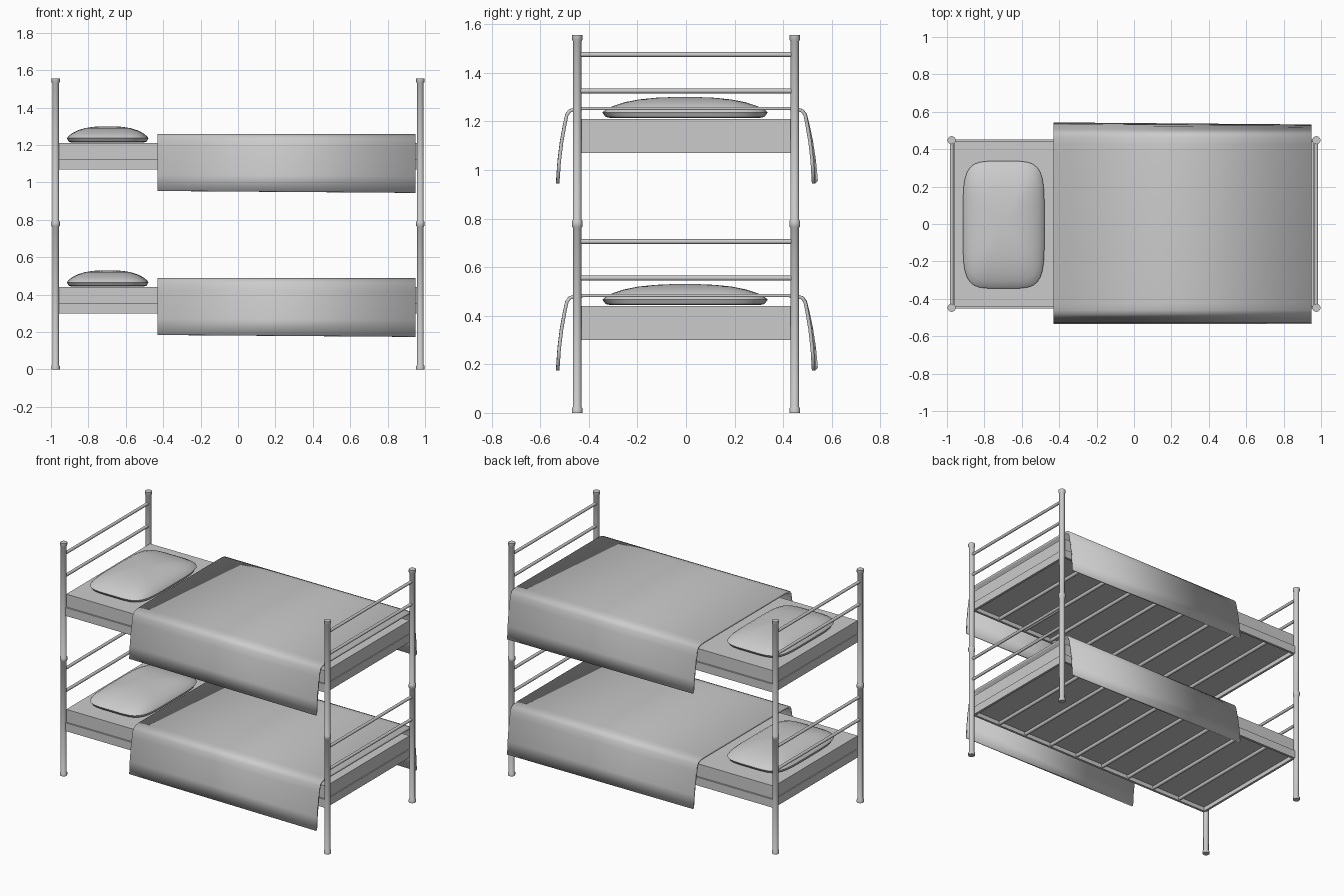
import bpy, bmesh, math
from mathutils import Vector

if "Cube" in bpy.data.objects:
    bpy.data.objects.remove(bpy.data.objects["Cube"])

grey = bpy.data.materials.new("plain grey")
grey.use_nodes = True
grey.diffuse_color = (0.6, 0.6, 0.6, 1)
grey.node_tree.nodes["Principled BSDF"].inputs["Base Color"].default_value = (0.6, 0.6, 0.6, 1)


def finish(name, bm, smooth=True):
    bmesh.ops.recalc_face_normals(bm, faces=bm.faces)
    mesh = bpy.data.meshes.new(name)
    bm.to_mesh(mesh)
    bm.free()
    mesh.materials.append(grey)
    ob = bpy.data.objects.new(name, mesh)
    bpy.context.collection.objects.link(ob)
    if smooth:
        bpy.ops.object.select_all(action="DESELECT")
        ob.select_set(True)
        bpy.context.view_layer.objects.active = ob
        bpy.ops.object.shade_smooth_by_angle(angle=math.radians(40))
    return ob


def box(name, low, high):
    bm = bmesh.new()
    bmesh.ops.create_cube(bm, size=1)
    low, high = Vector(low), Vector(high)
    for v in bm.verts:
        v.co = (low + high) / 2 + v.co * (high - low)
    return finish(name, bm, smooth=False)


def loft(name, rings):
    """Skin a stack of closed rings and cap both ends."""
    bm = bmesh.new()
    loops = [[bm.verts.new(p) for p in ring] for ring in rings]
    n = len(loops[0])
    for a, b in zip(loops, loops[1:]):
        for i in range(n):
            j = (i + 1) % n
            bm.faces.new((a[i], a[j], b[j], b[i]))
    bm.faces.new(loops[0])
    bm.faces.new(loops[-1])
    return finish(name, bm)


def circle(centre, r, z, n=16):
    return [(centre[0] + r * math.cos(math.tau * i / n),
             centre[1] + r * math.sin(math.tau * i / n), z) for i in range(n)]


def cross_bar(name, x, z, r, half):
    """Round bar running across the bed."""
    return loft(name, [[(x + px, y, z + pz) for px, pz, _ in circle((0, 0), r, 0, 12)]
                       for y in (-half, half)])


# Corner posts with end caps and a joint collar
POST_X, POST_Y, R, CAP = 0.975, 0.448, 0.018, 0.022
post_profile = [(CAP, 0), (CAP, 0.018), (R, 0.024), (R, 0.762), (CAP, 0.767),
                (CAP, 0.790), (R, 0.795), (R, 1.53), (CAP, 1.537), (CAP, 1.555)]
for end, sx in (("head", -1), ("foot", 1)):
    for side, sy in (("right", -1), ("left", 1)):
        loft(f"{end}_{side}_post",
             [circle((sx * POST_X, sy * POST_Y), r, z) for r, z in post_profile])


def pillow(name, z0):
    # Rounded rectangle rings: size factor and height
    rings = []
    for s, z in [(0.9, 0.004), (0.96, 0.008), (1, 0.026), (0.97, 0.036), (0.88, 0.052),
                 (0.74, 0.068), (0.56, 0.080), (0.36, 0.087), (0.15, 0.09)]:
        ring = []
        for i in range(32):
            a = math.tau * (i + 0.5) / 32
            c, d = math.cos(a), math.sin(a)
            px = math.copysign(abs(c) ** 0.42, c)
            py = math.copysign(abs(d) ** 0.42, d)
            ring.append((-0.697 + 0.218 * s * px, -0.004 + 0.341 * s * py, z0 + z))
        rings.append(ring)
    loft(name, rings)


def blanket(name, z0):
    # Cross-section from the front hem, over the mattress, to the back hem
    half = [(0.535, -0.255), (0.529, -0.17), (0.519, -0.09), (0.506, -0.02), (0.497, 0.02),
            (0.484, 0.038), (0.462, 0.047), (0.425, 0.05)]
    section = [(-y, z) for y, z in half] + [(y, z) for y, z in reversed(half)]
    bm = bmesh.new()
    rows = []
    for x, spread in ((-0.43, 0.008), (0.95, -0.003)):
        row = []
        for y, z in section:
            drop = max(0, 0.05 - z) / 0.3
            shift = spread * drop if y > 0 else 0
            sag = (0.01 if x > 0 else 0) * drop
            row.append(bm.verts.new((x, y + shift, z0 + z - sag)))
        rows.append(row)
    for i in range(len(section) - 1):
        bm.faces.new((rows[0][i], rows[1][i], rows[1][i + 1], rows[0][i + 1]))
    ob = finish(name, bm)
    if ob.data.polygons[len(section) // 2 - 1].normal.z < 0:
        ob.data.flip_normals()
    mod = ob.modifiers.new("thickness", "SOLIDIFY")
    mod.thickness = 0.014
    mod.offset = -1


# Two identical bunks
for level, dz in (("lower", 0), ("upper", 0.77)):
    # Frame rails
    for side, s in (("right", -1), ("left", 1)):
        ys = sorted((s * 0.437, s * 0.453))
        box(f"{level}_{side}_rail", (-0.965, ys[0], 0.30 + dz), (0.965, ys[1], 0.355 + dz))
    for end, s in (("head", -1), ("foot", 1)):
        xs = sorted((s * 0.95, s * 0.966))
        box(f"{level}_{end}_rail", (xs[0], -0.437, 0.30 + dz), (xs[1], 0.437, 0.355 + dz))
        for i, z in enumerate((0.555, 0.705)):
            cross_bar(f"{level}_{end}_bar_{i + 1}", s * POST_X, z + dz, 0.01, POST_Y)
    # Slats under the mattress
    for i in range(8):
        cross_bar(f"{level}_slat_{i + 1}", -0.96 + 1.92 * (i + 1) / 9, 0.317 + dz, 0.012, 0.44)
    # Bedding
    box(f"{level}_mattress", (-0.96, -0.442, 0.328 + dz), (0.96, 0.442, 0.44 + dz))
    pillow(f"{level}_pillow", 0.44 + dz)
    blanket(f"{level}_blanket", 0.44 + dz)
